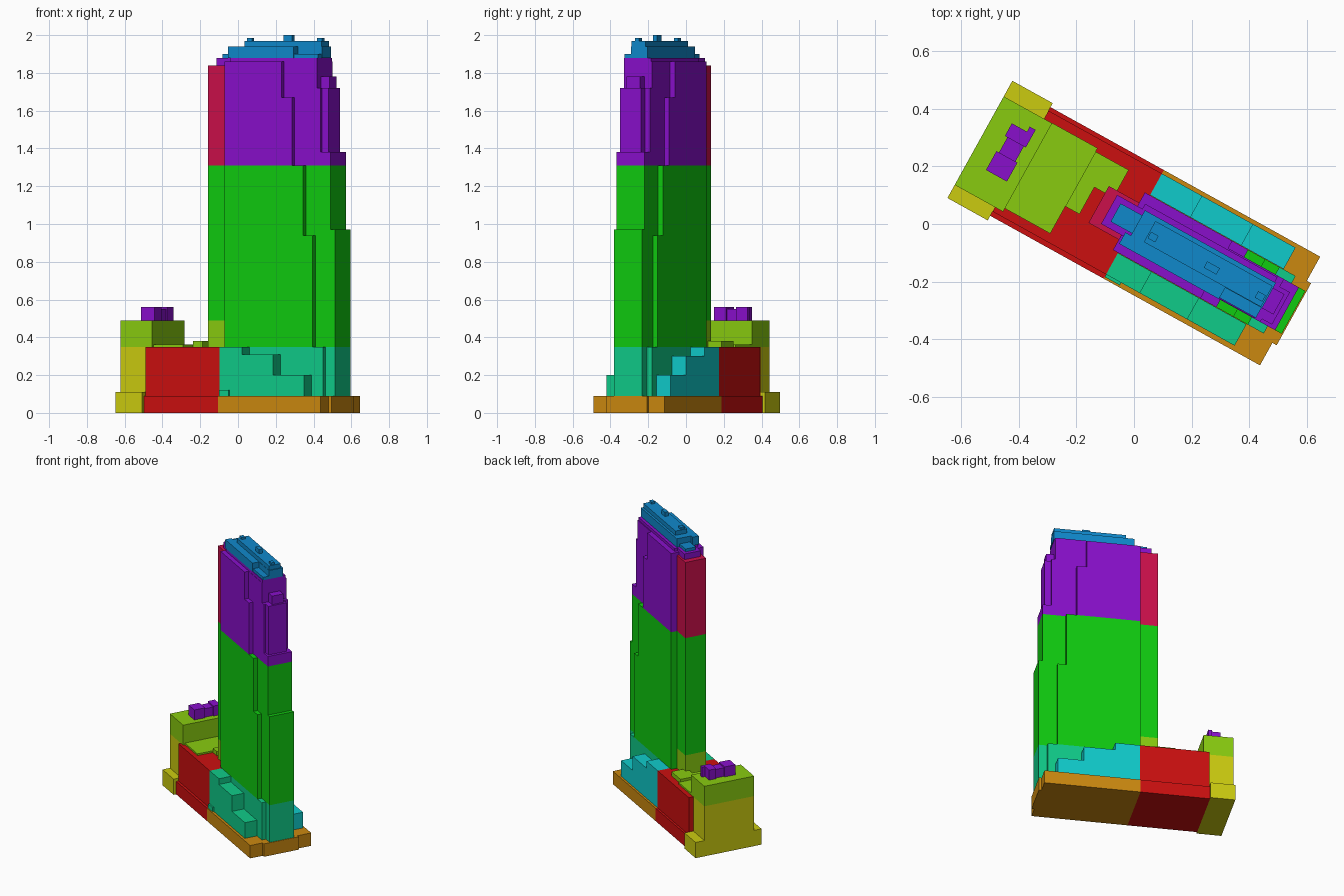
import bpy, bmesh, math
from mathutils import Matrix

TURN = Matrix.Rotation(math.radians(-29), 4, 'Z')   # whole block stands at an angle

HI, MID, LO = 0.6, 0.25, 0.005
COLOURS = {
    "red": (HI, LO, LO), "orange": (HI, MID, LO), "yellow": (HI, HI, LO),
    "lime": (MID, HI, LO), "green": (LO, HI, LO), "teal": (LO, HI, MID),
    "cyan": (LO, HI, HI), "blue": (LO, MID, HI), "purple": (MID, LO, HI),
    "crimson": (HI, LO, 0.07),
}
MATS = {}
for cname, rgb in COLOURS.items():
    MATS[cname] = bpy.data.materials.new(cname)
    MATS[cname].diffuse_color = (*rgb, 1)

MAIN = [(0.35, "teal"), (1.31, "green"), (9, "purple")]
END = [(0.35, "red"), (0.49, "lime"), (1.31, "green"), (9, "crimson")]


def part(name, boxes, colour=None, zones=None):
    """Boxes (u0, u1, v0, v1, z0, z1); one colour, or colour zones by height."""
    bm = bmesh.new()
    used = [colour] if colour else [c for _, c in zones]
    for u0, u1, v0, v1, z0, z1 in boxes:
        low = z0
        for i, (top, _) in enumerate(zones or [(9, colour)]):
            high = min(z1, top)
            if high <= low:
                continue
            m = (Matrix.Translation(((u0 + u1) / 2, (v0 + v1) / 2, (low + high) / 2))
                 @ Matrix.Diagonal((u1 - u0, v1 - v0, high - low, 1)))
            verts = bmesh.ops.create_cube(bm, size=1, matrix=m)["verts"]
            for f in {f for v in verts for f in v.link_faces}:
                f.material_index = i
            low = high
    mesh = bpy.data.meshes.new(name)
    bm.transform(TURN)
    bm.to_mesh(mesh)
    bm.free()
    for c in used:
        mesh.materials.append(MATS[c])
    bpy.context.collection.objects.link(bpy.data.objects.new(name, mesh))


def steps(start, ends, v0, v1, z0):
    """Row of boxes along the length, each (end, top) lower than the last."""
    out = []
    for end, top in ends:
        out.append((start, end, v0, v1, z0, top))
        start = end
    return out


# Ground plinth
part("plinth", [(0, 0.62, -0.217, 0.214, 0, 0.09),
                (0.62, 0.637, -0.128, 0.118, 0, 0.09)], "orange")
part("podium", [(-0.45, 0, -0.217, 0.214, 0, 0.09),
                (-0.45, 0, -0.2, 0.2, 0.09, 0.35)], "red")

# Rear low building
part("annex_lower", [(-0.61, -0.45, -0.235, 0.23, 0, 0.11),
                     (-0.61, -0.45, -0.183, 0.168, 0.11, 0.35)], "yellow")
part("annex_upper", [(-0.61, -0.418, -0.183, 0.168, 0.35, 0.49)], "lime")
part("annex_penthouse", [(-0.54, -0.457, -0.085, -0.01, 0.49, 0.56),
                         (-0.53, -0.465, -0.01, 0.05, 0.49, 0.55),
                         (-0.54, -0.48, 0.05, 0.1, 0.49, 0.56),
                         (-0.48, -0.457, 0.05, 0.12, 0.49, 0.56)], "purple")
part("podium_roof", [(-0.418, -0.238, -0.17, 0.169, 0.35, 0.362),
                     (-0.238, -0.182, -0.062, 0.155, 0.35, 0.38),
                     (-0.182, -0.107, 0.045, 0.155, 0.35, 0.38)], "lime")

# Stepped side wings
part("front_wing", steps(0, [(0.134, 0.35), (0.322, 0.31), (0.51, 0.2)], -0.2, -0.115, 0.09)
     + [(0, 0.06, -0.21, -0.2, 0.09, 0.12)], "teal")
part("back_wing", steps(0, [(0.16, 0.35), (0.362, 0.3), (0.53, 0.2)], 0.115, 0.2, 0.09), "cyan")

# Tower
part("tower_narrow_end", [(-0.14, -0.02, -0.073, 0.073, 0.3, 1.84)], zones=END)
for side, (v0, v1) in {"front": (-0.114, -0.085), "back": (0.085, 0.114)}.items():
    part("tower_%s_layer" % side,
         steps(-0.02, [(0.327, 1.86), (0.39, 1.67), (0.458, 1.31), (0.515, 0.94), (0.578, 0.35)],
               v0, v1, 0.09), zones=MAIN)
part("tower_core",
     steps(-0.02, [(0.525, 1.86), (0.548, 1.72), (0.607, 1.38), (0.633, 0.97)],
           -0.085, 0.085, 0.09), zones=MAIN)
part("tower_head", [(0.0, 0.525, -0.083, 0.08, 1.86, 1.88),
                    (-0.1, 0.0, -0.055, 0.06, 1.84, 1.88),
                    (0.548, 0.588, -0.073, 0.055, 1.38, 1.72),
                    (0.525, 0.548, -0.04, 0.04, 1.72, 1.78),
                    (0.548, 0.575, -0.04, 0.04, 1.72, 1.78)], "purple")

# Roof works
part("roof_blocks", [(-0.075, 0.01, -0.032, 0.04, 1.88, 1.9),
                     (0.01, 0.53, -0.04, 0.06, 1.88, 1.94),
                     (-0.012, 0.384, -0.085, -0.04, 1.88, 1.94),
                     (0.384, 0.528, -0.08, -0.04, 1.88, 1.9),
                     (0.06, 0.525, -0.038, 0.045, 1.94, 1.97)], "blue")
part("roof_vents", [(0.285, 0.335, -0.015, 0.01, 1.97, 2.0),
                    (0.065, 0.095, -0.02, 0.005, 1.97, 1.985),
                    (0.49, 0.52, -0.02, 0.005, 1.97, 1.985)], "blue")
